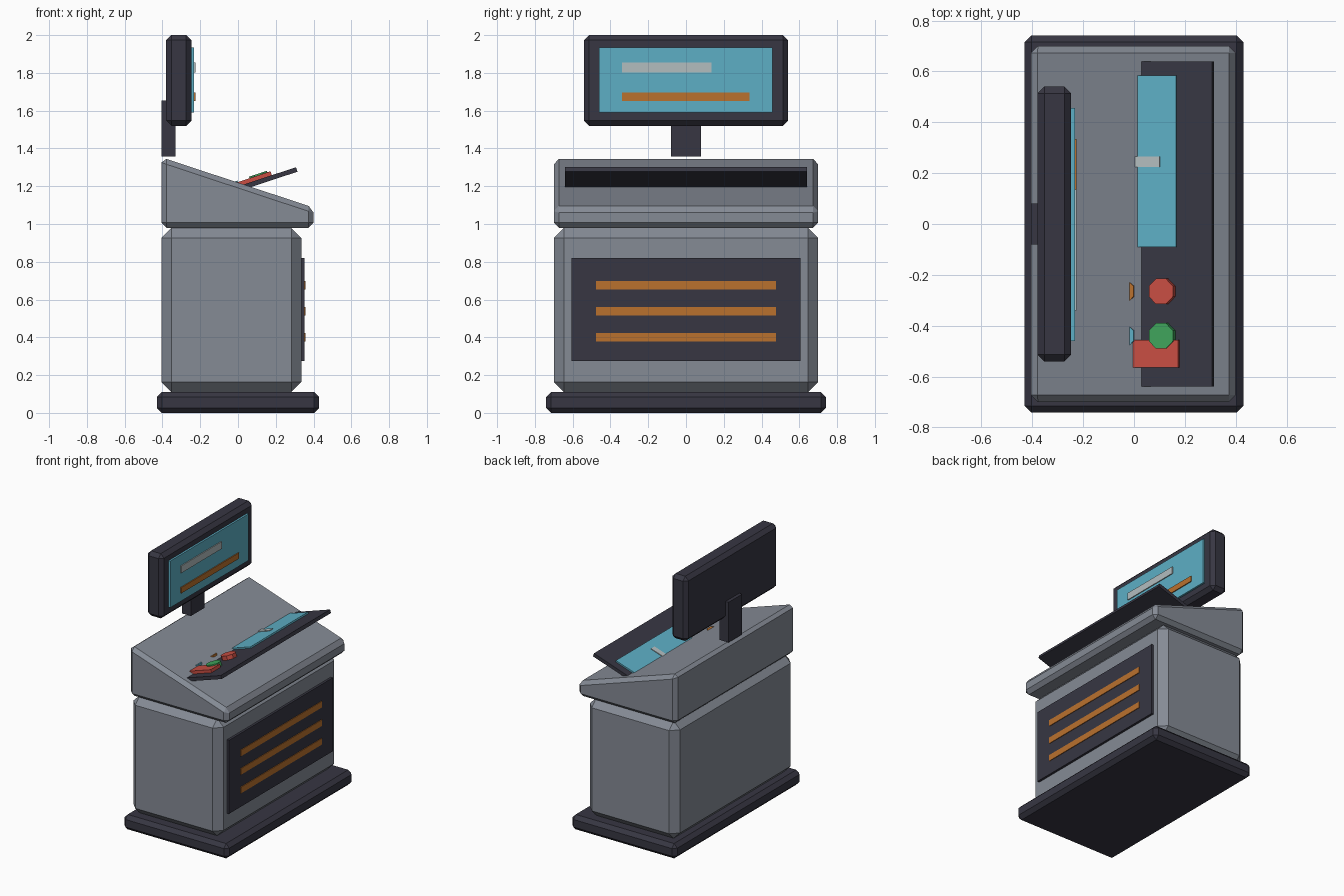
import bpy, bmesh, math
from mathutils import Matrix

if "Cube" in bpy.data.objects:
    bpy.data.objects.remove(bpy.data.objects["Cube"])


def material(name, rgb):
    m = bpy.data.materials.new(name)
    m.diffuse_color = (*rgb, 1)
    m.use_nodes = True
    m.node_tree.nodes["Principled BSDF"].inputs["Base Color"].default_value = m.diffuse_color
    return m


GREY = material("grey_metal", (0.235, 0.258, 0.302))
DARK = material("dark_charcoal", (0.038, 0.037, 0.055))
CYAN = material("screen_cyan", (0.11, 0.43, 0.56))
ORANGE = material("orange", (0.49, 0.165, 0.027))
RED = material("red", (0.58, 0.075, 0.055))
GREEN = material("green", (0.05, 0.37, 0.105))
WHITE = material("pale_grey", (0.45, 0.51, 0.52))


def make(name, bm, mat, bevel=0, matrix=None):
    bmesh.ops.recalc_face_normals(bm, faces=bm.faces)
    me = bpy.data.meshes.new(name)
    bm.to_mesh(me)
    bm.free()
    me.materials.append(mat)
    ob = bpy.data.objects.new(name, me)
    bpy.context.collection.objects.link(ob)
    if matrix:
        ob.matrix_world = matrix
    if bevel:
        mod = ob.modifiers.new("chamfer", "BEVEL")
        mod.width = bevel
        mod.segments = 1
        mod.limit_method = 'NONE'
    return ob


def box(name, x, y, z, mat, bevel=0, matrix=None):
    """Box from (min, max) ranges on each axis."""
    bm = bmesh.new()
    bmesh.ops.create_cube(bm, size=1)
    for v in bm.verts:
        v.co = [(r[0] + r[1]) / 2 + c * (r[1] - r[0]) for c, r in zip(v.co, (x, y, z))]
    return make(name, bm, mat, bevel, matrix)


def prism(name, profile, y, mat, bevel=0):
    """Extrude an x-z profile along y."""
    bm = bmesh.new()
    face = bm.faces.new([bm.verts.new((px, y[0], pz)) for px, pz in profile])
    ext = bmesh.ops.extrude_face_region(bm, geom=[face])["geom"]
    for v in ext:
        if isinstance(v, bmesh.types.BMVert):
            v.co.y = y[1]
    return make(name, bm, mat, bevel)


# Plinth, cabinet and sloped desk
box("plinth", (-0.43, 0.43), (-0.742, 0.742), (0, 0.11), DARK, 0.027)
box("cabinet", (-0.405, 0.335), (-0.7, 0.7), (0.11, 0.98), GREY, 0.053)
prism("sloped_desk", [(-0.405, 0.98), (0.4, 0.98), (0.4, 1.087), (-0.405, 1.353)],
      (-0.7, 0.7), GREY, 0.027)

# Cabinet front panel with three stripes
box("cabinet_panel", (0.325, 0.352), (-0.607, 0.607), (0.275, 0.82), DARK)
for i, z in enumerate((0.4, 0.538, 0.675)):
    box(f"cabinet_stripe_{i + 1}", (0.35, 0.357), (-0.476, 0.476), (z - 0.023, z + 0.023), ORANGE)

# Control board, tilted against the desk slope and partly sunk into it
tilt = Matrix.Translation((0.02, 0, 1.2057)) @ Matrix.Rotation(math.radians(-18.3), 4, 'Y')
box("control_board", (-0.302, 0.302), (-0.64, 0.64), (-0.025, 0), DARK, 0, tilt)
box("control_screen", (-0.21, 0.156), (-0.09, 0.585), (0, 0.011), CYAN, 0, tilt)
box("control_readout", (-0.05, 0.0895), (0.225, 0.266), (0.01, 0.016), WHITE, 0, tilt)
box("control_key", (-0.05, 0.1675), (-0.565, -0.457), (0, 0.022), RED, 0, tilt)

# Octagonal push buttons
for name, u, v, mat in (("red_button", 0.1, -0.265, RED), ("green_button", 0.1, -0.44, GREEN),
                        ("orange_button", -0.064, -0.265, ORANGE), ("cyan_button", -0.064, -0.44, CYAN)):
    bm = bmesh.new()
    bmesh.ops.create_cone(bm, cap_ends=True, segments=8, radius1=0.054, radius2=0.054, depth=0.03,
                          matrix=Matrix.Translation((u, v, 0.015)) @ Matrix.Rotation(math.pi / 8, 4, 'Z'))
    make(name, bm, mat, 0, tilt)

# Monitor on its post
box("monitor_post", (-0.405, -0.33), (-0.08, 0.08), (1.357, 1.655), DARK)
box("monitor_case", (-0.38, -0.247), (-0.54, 0.54), (1.52, 2.0), DARK, 0.027)
box("monitor_screen", (-0.25, -0.233), (-0.46, 0.457), (1.59, 1.935), CYAN)
box("monitor_title_bar", (-0.234, -0.226), (-0.34, 0.135), (1.802, 1.855), WHITE)
box("monitor_progress_bar", (-0.234, -0.226), (-0.34, 0.335), (1.652, 1.695), ORANGE)
